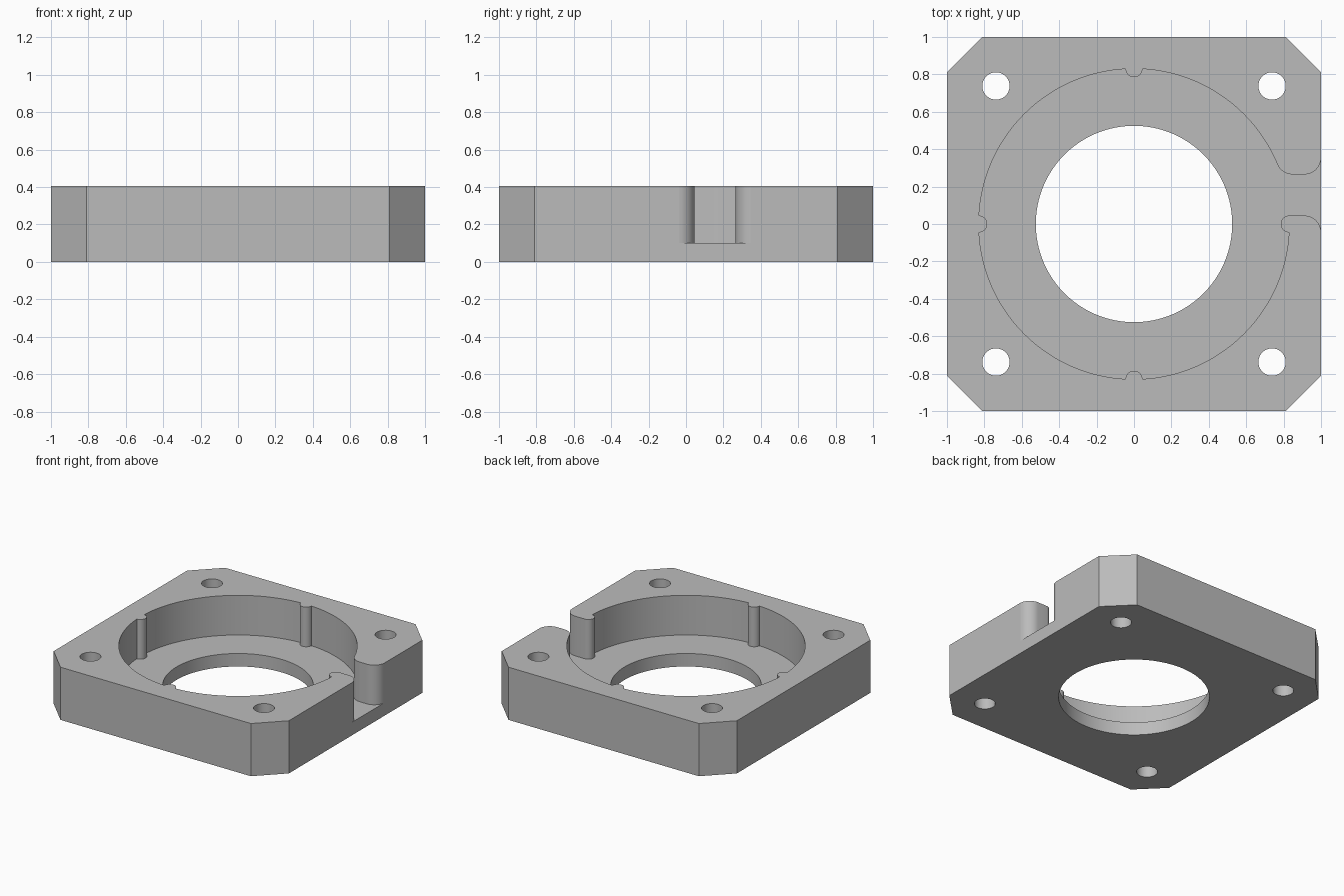
import bpy, bmesh
from math import sin, cos, pi, radians, atan2, degrees, sqrt

if "Cube" in bpy.data.objects:
    bpy.data.objects.remove(bpy.data.objects["Cube"])

HEIGHT, FLOOR = 0.405, 0.1
BORE_R, POCKET_R, RIB_R, FILLET_R = 0.525, 0.83, 0.045, 0.09
HOLE_R, HOLE_POS, FLAT = 0.073, 0.738, 0.81
SLOT_LOW, SLOT_HIGH, MOUTH_X = 0.045, 0.265, 0.91

grey = bpy.data.materials.new("plain_grey")
grey.use_nodes = True
colour = (0.5, 0.5, 0.5, 1)
grey.diffuse_color = colour
grey.node_tree.nodes["Principled BSDF"].inputs["Base Color"].default_value = colour


def arc(cx, cy, r, start, end, steps):
    """Points on an arc, angles in degrees."""
    angles = [radians(start + (end - start) * i / steps) for i in range(steps + 1)]
    return [(cx + r * cos(a), cy + r * sin(a)) for a in angles]


def prism(name, outline, z0, z1):
    """Extrude a closed outline between two heights."""
    bm = bmesh.new()
    face = bm.faces.new([bm.verts.new((x, y, z0)) for x, y in outline])
    new = bmesh.ops.extrude_face_region(bm, geom=[face])["geom"]
    verts = [v for v in new if isinstance(v, bmesh.types.BMVert)]
    bmesh.ops.translate(bm, vec=(0, 0, z1 - z0), verts=verts)
    bmesh.ops.recalc_face_normals(bm, faces=bm.faces)
    mesh = bpy.data.meshes.new(name)
    bm.to_mesh(mesh)
    bm.free()
    mesh.materials.append(grey)
    obj = bpy.data.objects.new(name, mesh)
    bpy.context.collection.objects.link(obj)
    return obj


def circle(cx, cy, r, sides):
    return arc(cx, cy, r, 0, 360, sides)[:-1]


# Square block with chamfered corners
block = []
for sx, sy in ((1, 1), (-1, 1), (-1, -1), (1, -1)):
    pair = [(sx, sy * FLAT), (sx * FLAT, sy)]
    block += pair if sx * sy > 0 else pair[::-1]
body = prism("mounting_flange", block, 0, HEIGHT)

# Round pocket with four ribs and a side slot with rounded corners
fillet_y = SLOT_HIGH + FILLET_R
fillet_x = sqrt((POCKET_R + FILLET_R) ** 2 - fillet_y ** 2)
start = degrees(atan2(fillet_y, fillet_x))
half = degrees(RIB_R / POCKET_R)
pocket = []
for rib in (90, 180, 270, 360):
    pocket += arc(0, 0, POCKET_R, start, rib - half, 40)
    a = radians(rib)
    pocket += arc(POCKET_R * cos(a), POCKET_R * sin(a), RIB_R,
                  rib - 90, rib - 270, 16)[1:-1]
    start = rib + half
pocket.append((POCKET_R, SLOT_LOW))
pocket += arc(MOUTH_X, SLOT_LOW - FILLET_R, FILLET_R, 90, 5, 12)
pocket += [(1.1, pocket[-1][1]), (1.1, fillet_y)]
pocket += arc(MOUTH_X, fillet_y, FILLET_R, -5, -90, 12)
pocket += arc(fillet_x, fillet_y, FILLET_R, 270, 180 + degrees(atan2(fillet_y, fillet_x)), 12)[:-1]

# Cutters for the pocket, the bore and the four bolt holes
cutters = [prism("pocket_cutter", pocket, FLOOR, HEIGHT + 0.1),
           prism("bore_cutter", circle(0, 0, BORE_R, 128), -0.1, HEIGHT)]
for sx in (-1, 1):
    for sy in (-1, 1):
        outline = circle(sx * HOLE_POS, sy * HOLE_POS, HOLE_R, 48)
        cutters.append(prism("bolt_hole_cutter", outline, -0.1, HEIGHT + 0.1))

bpy.ops.object.select_all(action='DESELECT')
body.select_set(True)
bpy.context.view_layer.objects.active = body
for cutter in cutters:
    cutter.hide_render = True
    mod = body.modifiers.new("cut", 'BOOLEAN')
    mod.operation = 'DIFFERENCE'
    mod.solver = 'EXACT'
    mod.object = cutter
    bpy.ops.object.modifier_apply(modifier=mod.name)
    bpy.data.objects.remove(cutter)

bpy.ops.object.shade_smooth_by_angle(angle=radians(30))
